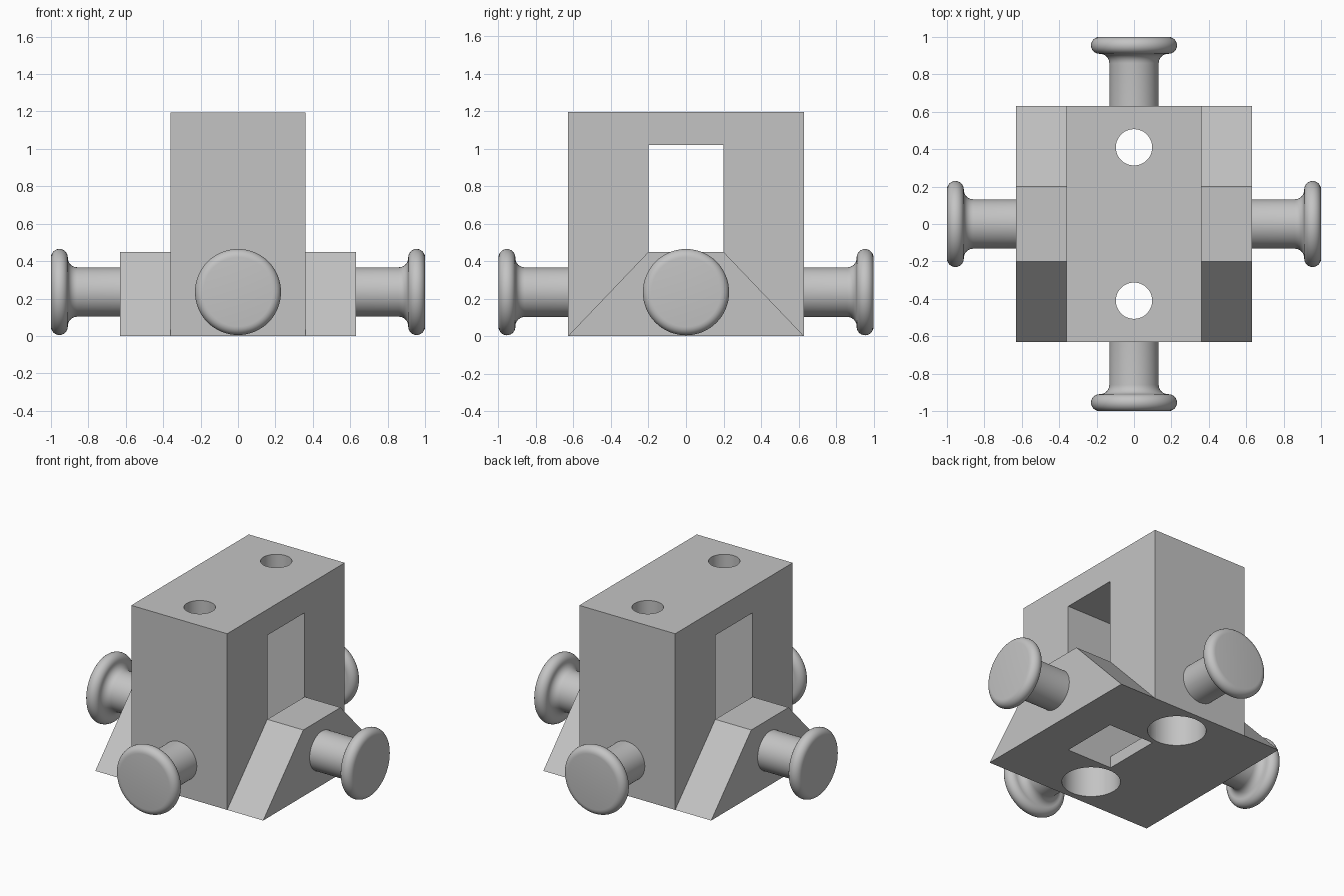
import bpy, bmesh, math
from mathutils import Matrix, Vector

if "Cube" in bpy.data.objects:
    bpy.data.objects.remove(bpy.data.objects["Cube"])

grey = bpy.data.materials.new("plain grey")
grey.use_nodes = True
GREY = (0.55, 0.55, 0.55, 1)
grey.diffuse_color = GREY
grey.node_tree.nodes["Principled BSDF"].inputs["Base Color"].default_value = GREY


def finish(name, bm):
    bmesh.ops.recalc_face_normals(bm, faces=bm.faces)
    mesh = bpy.data.meshes.new(name)
    bm.to_mesh(mesh)
    bm.free()
    mesh.materials.append(grey)
    ob = bpy.data.objects.new(name, mesh)
    bpy.context.collection.objects.link(ob)
    return ob


def activate(ob):
    bpy.ops.object.select_all(action='DESELECT')
    ob.select_set(True)
    bpy.context.view_layer.objects.active = ob


def box(name, lo, hi):
    lo, hi = Vector(lo), Vector(hi)
    bm = bmesh.new()
    bmesh.ops.create_cube(bm, size=1, matrix=Matrix.Translation((lo + hi) / 2)
                          @ Matrix.Diagonal((*(hi - lo), 1)))
    return finish(name, bm)


def cylinder(name, radius, y, z0, z1):
    bm = bmesh.new()
    bmesh.ops.create_cone(bm, cap_ends=True, segments=64, radius1=radius, radius2=radius,
                          depth=z1 - z0, matrix=Matrix.Translation((0, y, (z0 + z1) / 2)))
    return finish(name, bm)


def cut(target, cutter):
    cutter.hide_render = True
    mod = target.modifiers.new("cut", 'BOOLEAN')
    mod.operation, mod.solver, mod.object = 'DIFFERENCE', 'EXACT', cutter
    activate(target)
    bpy.ops.object.modifier_apply(modifier=mod.name)
    bpy.data.objects.remove(cutter)


# Main block: window through the sides, shaft below it, half open underneath
HALF, BASE, WIN, SILL = 0.36, 0.63, 0.2, 0.45
body = box("main_block", (-HALF, -BASE, 0), (HALF, BASE, 1.195))
cut(body, box("window_cutter", (-0.5, -WIN, 0.08), (0.5, WIN, 1.02)))
cut(body, box("floor_cutter", (0.02, -WIN, -0.1), (0.5, WIN, 0.2)))

# Bolt holes, wider from below
for y in (-0.41, 0.41):
    cut(body, cylinder("bolt_cutter", 0.097, y, -0.1, 1.4))
    cut(body, cylinder("counterbore_cutter", 0.18, y, -0.1, 0.6))
activate(body)
bpy.ops.object.shade_smooth_by_angle(angle=math.radians(30))

# Sloped side supports
for side, label in ((1, "left"), (-1, "right")):
    bm = bmesh.new()
    profile = [(-BASE, 0), (BASE, 0), (WIN, SILL), (-WIN, SILL)]
    face = bm.faces.new([bm.verts.new((side * HALF, y, z)) for y, z in profile])
    ext = bmesh.ops.extrude_face_region(bm, geom=[face], use_keep_orig=True)
    verts = [v for v in ext["geom"] if isinstance(v, bmesh.types.BMVert)]
    bmesh.ops.translate(bm, verts=verts, vec=(side * (BASE - HALF), 0, 0))
    finish(label + "_support", bm)

# Peg profile (radius, distance): shaft, fillet, rounded cap
peg = [(0, 0.62), (0.132, 0.62), (0.132, 0.86)]
for i in range(1, 7):
    a = math.pi / 2 * i / 6
    peg.append((0.182 - 0.05 * math.cos(a), 0.86 + 0.05 * math.sin(a)))
for i in range(13):
    a = math.pi * i / 12
    peg.append((0.185 + 0.045 * math.sin(a), 0.955 - 0.045 * math.cos(a)))
peg.append((0, 1))

for i, label in enumerate(("left", "back", "right", "front")):
    bm = bmesh.new()
    verts = [bm.verts.new((d, r, 0)) for r, d in peg]
    edges = [bm.edges.new(pair) for pair in zip(verts, verts[1:])]
    bmesh.ops.spin(bm, geom=verts + edges, cent=(0, 0, 0), axis=(1, 0, 0),
                   angle=2 * math.pi, steps=64)
    bmesh.ops.remove_doubles(bm, verts=bm.verts, dist=0.0005)
    bm.transform(Matrix.Translation((0, 0, 0.235)) @ Matrix.Rotation(i * math.pi / 2, 4, 'Z'))
    ob = finish(label + "_peg", bm)
    activate(ob)
    bpy.ops.object.shade_smooth_by_angle(angle=math.radians(40))
